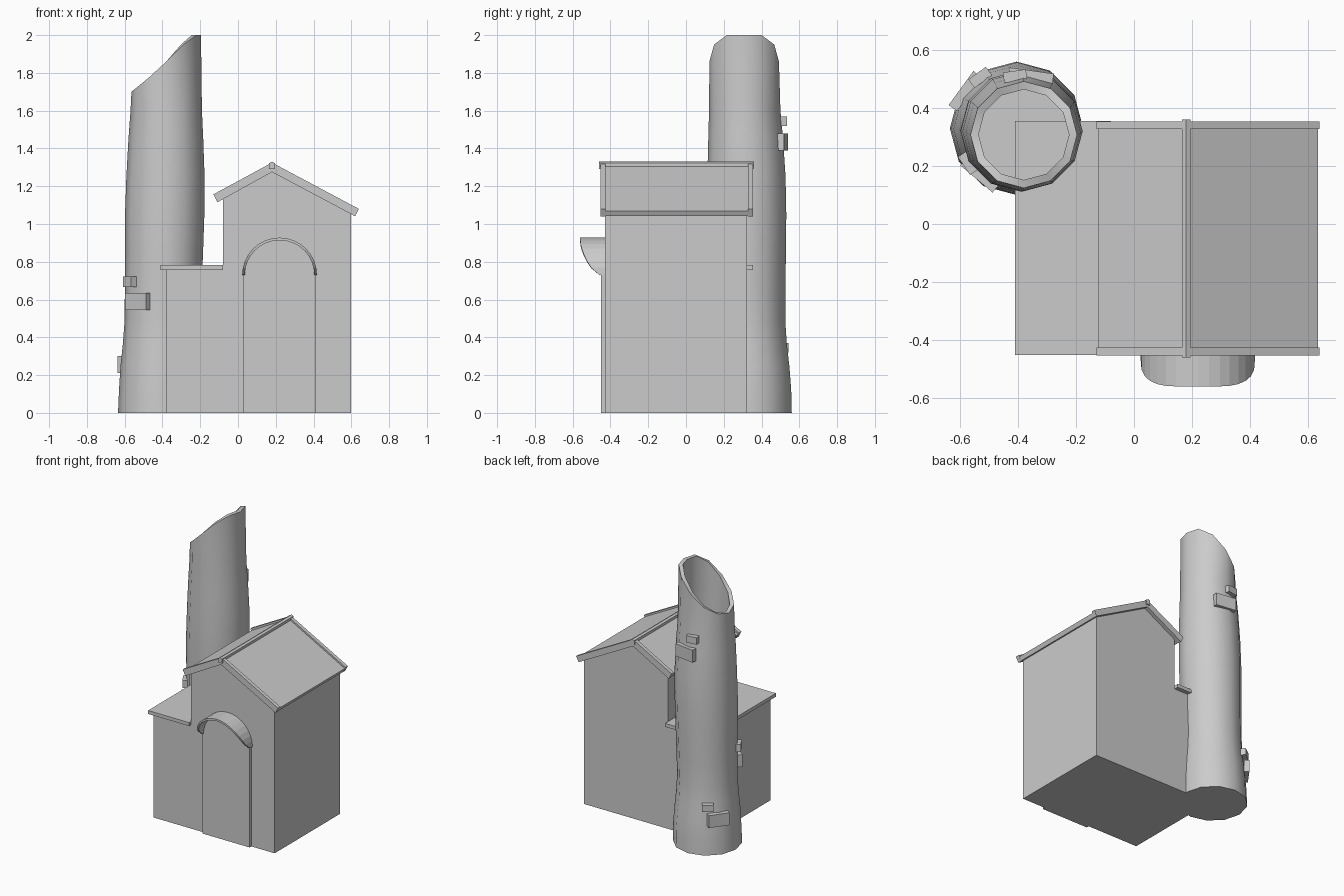
import bpy, bmesh, math
from mathutils import Matrix

if "Cube" in bpy.data.objects:
    bpy.data.objects.remove(bpy.data.objects["Cube"])


def finish(name, bm):
    bmesh.ops.recalc_face_normals(bm, faces=bm.faces[:])
    me = bpy.data.meshes.new(name)
    bm.to_mesh(me)
    bm.free()
    ob = bpy.data.objects.new(name, me)
    bpy.context.collection.objects.link(ob)
    return ob


def smooth(ob, angle):
    bpy.ops.object.select_all(action='DESELECT')
    ob.select_set(True)
    bpy.context.view_layer.objects.active = ob
    bpy.ops.object.shade_smooth_by_angle(angle=math.radians(angle))


def prism(name, profile, y0, y1):
    """Extrude an x/z outline from y0 to y1."""
    bm = bmesh.new()
    a = [bm.verts.new((x, y0, z)) for x, z in profile]
    b = [bm.verts.new((x, y1, z)) for x, z in profile]
    bm.faces.new(a)
    bm.faces.new(b[::-1])
    n = len(a)
    for i in range(n):
        j = (i + 1) % n
        bm.faces.new((a[i], b[i], b[j], a[j]))
    return finish(name, bm)


def bridge(bm, rings, closed=True):
    for r, s in zip(rings, rings[1:]):
        n = len(r)
        for i in range(n if closed else n - 1):
            j = (i + 1) % n
            bm.faces.new((r[i], r[j], s[j], s[i]))


# House walls with the low side wing
prism("house_walls", [(-.38, 0), (.597, 0), (.597, 1.06), (.18, 1.285),
                      (-.08, 1.14), (-.08, .765), (-.38, .765)], -.43, .323)
prism("wing_roof", [(-.41, .757), (-.08, .757), (-.08, .782), (-.41, .782)], -.452, .355)

# Gable roof, its end boards and ridge
prism("main_roof", [(-.122, 1.145), (.18, 1.312), (.634, 1.07), (.62, 1.042),
                    (.18, 1.278), (-.108, 1.118)], -.43, .33)
barge = [(-.13, 1.157), (.18, 1.325), (.64, 1.08), (.62, 1.041),
         (.18, 1.275), (-.109, 1.115)]
prism("front_roof_board", barge, -.453, -.426)
prism("back_roof_board", barge, .327, .354)
prism("ridge_cap", [(.165, 1.29), (.195, 1.29), (.195, 1.322), (.18, 1.33), (.165, 1.322)],
      -.461, .361)

# Arched door
cx, cz, seg = .22, .73, 16
arch = [(cx + .19 * math.cos(math.pi * i / seg), cz + .19 * math.sin(math.pi * i / seg))
        for i in range(seg + 1)]
prism("door", [(.03, 0), (.41, 0)] + arch, -.45, -.425)

# Curved awning over the door, deepest at the crown
bm = bmesh.new()
rows = [[], [], [], []]
depth = [-.458, -.502, -.525, -.541, -.552, -.558, -.56, -.56, -.56]
for i in range(seg + 1):
    t = math.pi * i / seg
    front = depth[min(i, seg - i)]
    for row, (r, y) in zip(rows, [(.198, -.428), (.198, front), (.184, front), (.184, -.428)]):
        row.append(bm.verts.new((cx + r * math.cos(t), y, cz + r * math.sin(t))))
bridge(bm, rows + [rows[0]], closed=False)
for i in (0, seg):
    bm.faces.new([row[i] for row in rows])
finish("door_awning", bm)

# Hollow, slightly bent tower with a slanted mouth: z, centre x, centre y, radius
SIDES = 12
sections = [(0, -.405, .33, .23), (.12, -.403, .33, .227), (.25, -.403, .328, .219),
            (.36, -.402, .326, .208), (.48, -.4, .325, .201), (.65, -.396, .323, .203),
            (.85, -.392, .322, .207), (1.05, -.388, .321, .21), (1.25, -.384, .32, .207),
            (1.45, -.382, .316, .198), (1.6, -.38, .311, .189)]
mouth = [2, 2, 1.95, 1.86, 1.775, 1.72, 1.70]
bm = bmesh.new()


def ring(z, x, y, r):
    out = []
    for i in range(SIDES):
        a = math.tau * i / SIDES
        h = mouth[min(i, SIDES - i)] if z is None else z
        out.append(bm.verts.new((x + r * math.cos(a), y + r * math.sin(a), h)))
    return out


WALL = .028
rings = [ring(*s) for s in sections]
rings += [ring(None, -.38, .308, .184), ring(None, -.38, .308, .184 - WALL)]
rings += [ring(max(z, .03), x, y, r - WALL) for z, x, y, r in sections[::-1]]
bridge(bm, rings)
bm.faces.new(rings[0][::-1])
bm.faces.new(rings[-1])
smooth(finish("tower", bm), 50)

# Protruding stones: angle, distance from axis, height, width, height size
stones = [(214, .207, .695, .075, .055), (230, .205, .59, .145, .09),
          (144, .225, .255, .145, .09), (126, .222, .345, .075, .05),
          (82, .197, 1.435, .155, .09), (98, .196, 1.545, .08, .05)]
for n, (deg, dist, z, w, h) in enumerate(stones, 1):
    x, y = (-.383, .316) if z > 1 else (-.4, .326)
    m = (Matrix.Translation((x, y, z)) @ Matrix.Rotation(math.radians(deg), 4, 'Z')
         @ Matrix.Translation((dist, 0, 0)) @ Matrix.Diagonal((.036, w, h, 1)))
    bm = bmesh.new()
    bmesh.ops.create_cube(bm, size=1, matrix=m)
    finish(f"tower_stone_{n}", bm)
